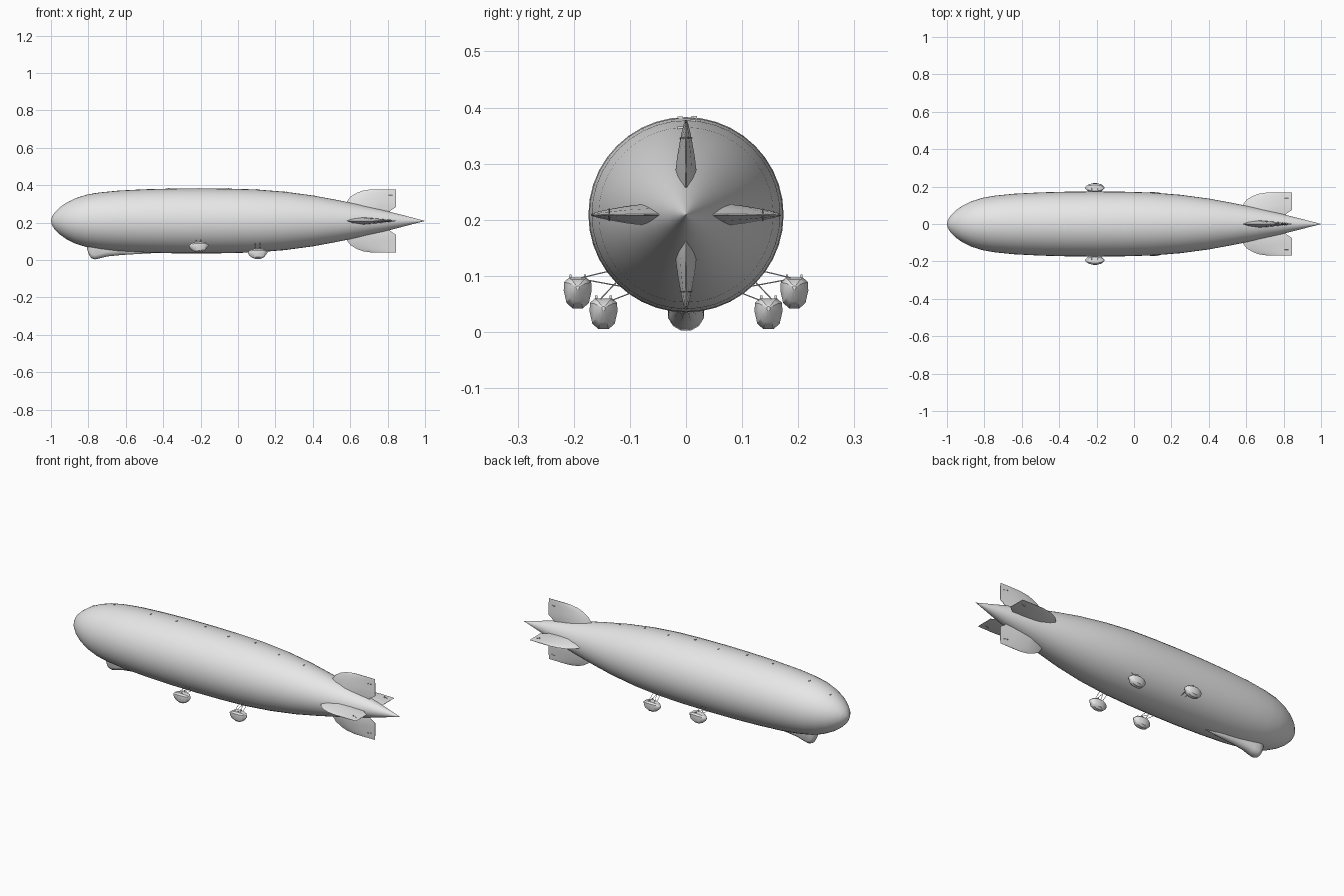
import bpy, bmesh, math
from mathutils import Vector, Matrix

if "Cube" in bpy.data.objects:
    bpy.data.objects.remove(bpy.data.objects["Cube"])

grey = bpy.data.materials.new("light_grey")
grey.diffuse_color = (0.8, 0.8, 0.8, 1)
grey.use_nodes = True
grey.node_tree.nodes["Principled BSDF"].inputs["Base Color"].default_value = grey.diffuse_color
AXIS = 0.209  # height of the hull centreline


def finish(name, bm, angle=35):
    bmesh.ops.remove_doubles(bm, verts=bm.verts, dist=1e-5)
    bmesh.ops.recalc_face_normals(bm, faces=bm.faces)
    me = bpy.data.meshes.new(name)
    bm.to_mesh(me)
    bm.free()
    me.materials.append(grey)
    ob = bpy.data.objects.new(name, me)
    bpy.context.collection.objects.link(ob)
    bpy.ops.object.select_all(action='DESELECT')
    ob.select_set(True)
    bpy.context.view_layer.objects.active = ob
    bpy.ops.object.shade_smooth_by_angle(angle=math.radians(angle))
    return ob


def loft(bm, rings):
    rows = [[bm.verts.new(p) for p in ring] for ring in rings]
    n = len(rows[0])
    for a, b in zip(rows, rows[1:]):
        for i in range(n):
            j = (i + 1) % n
            bm.faces.new((a[i], a[j], b[j], b[i]))
    bm.faces.new(rows[0])
    bm.faces.new(rows[-1])


def rod(bm, a, b, r=0.0012):
    a, b = Vector(a), Vector(b)
    d = b - a
    m = Matrix.Translation((a + b) / 2) @ d.to_track_quat('Z', 'Y').to_matrix().to_4x4()
    bmesh.ops.create_cone(bm, cap_ends=True, segments=5, radius1=r, radius2=r,
                          depth=d.length, matrix=m)


def box(bm, loc, size):
    bmesh.ops.create_cube(bm, size=1, matrix=Matrix.Translation(loc) @ Matrix.Diagonal((*size, 1)))


# hull: turned profile, nose towards -x
PROFILE = [(-1, .0005), (-.995, .022), (-.98, .046), (-.955, .071), (-.92, .096), (-.87, .121),
           (-.81, .140), (-.74, .152), (-.64, .162), (-.5, .169), (-.35, .173), (-.2, .174),
           (-.05, .1725), (.1, .168), (.25, .156), (.4, .136), (.53, .112), (.65, .087),
           (.77, .059), (.87, .034), (.95, .013), (.985, .004), (1, .0005)]
SIDES = 40


def hull_radius(x):
    for (x0, r0), (x1, r1) in zip(PROFILE, PROFILE[1:]):
        if x <= x1:
            return r0 + (r1 - r0) * (x - x0) / (x1 - x0)
    return 0


bm = bmesh.new()
loft(bm, [[(x, r * math.cos(math.tau * i / SIDES), AXIS + r * math.sin(math.tau * i / SIDES))
           for i in range(SIDES)] for x, r in PROFILE])
finish("hull", bm, 40)

# four tail fins: span stations of (radius, leading x, trailing x, half thickness)
SPAN = [(.02, .565, .80, .021), (.055, .567, .815, .021), (.075, .572, .845, .019),
        (.105, .583, .845, .0155), (.13, .602, .845, .011), (.15, .635, .845, .007),
        (.162, .668, .845, .004), (.169, .715, .845, .0015)]
SECTION = [(0, 0), (.12, .6), (.35, 1), (.7, .55), (1, .06)]
for k, name in enumerate(("right_fin", "top_fin", "left_fin", "bottom_fin")):
    bm = bmesh.new()
    outline = SECTION + [(c, -t) for c, t in SECTION[:0:-1]]
    loft(bm, [[(le + (te - le) * c, r, h * t) for c, t in outline] for r, le, te, h in SPAN])
    # control horns by the hinge line
    rod(bm, (.805, .137, -.011), (.805, .137, .011), .0015)
    for s in (-1, 1):
        rod(bm, (.805, .137, s * .011), (.825, .137, s * .002), .001)
    bm.transform(Matrix.Translation((0, 0, AXIS)) @ Matrix.Rotation(k * math.pi / 2, 4, 'X'))
    finish(name, bm, 40)

# control car with a tapering keel: (x, half width, bottom z)
CAR = [(-.806, .012, .055), (-.797, .024, .03), (-.785, .030, .010), (-.765, .032, .003),
       (-.735, .031, .010), (-.70, .028, .019), (-.62, .022, .027), (-.54, .016, .032),
       (-.45, .003, .037)]
bm = bmesh.new()
rings = []
for x, w, z in CAR:
    top = .09 if x < -.7 else .07
    mid = z + .022 if x < -.6 else z + .010
    half = [(w, top), (w, mid), (w * .72, z + (mid - z) * .35), (w * .3, z)]
    rings.append([(x, y, h) for y, h in half] + [(x, -y, h) for y, h in reversed(half)])
loft(bm, rings)
finish("control_car", bm, 40)

# engine cars: faceted cross-section scaled along their length
POD = [(.0155, .026), (.024, .018), (.025, .003), (.020, -.019), (.009, -.029)]
STATIONS = [(-.051, .12, .004), (-.044, .45, .003), (-.03, .8, .001), (-.01, 1, 0),
            (.012, 1, 0), (.03, .82, .002), (.037, .7, .004), (.052, .12, .008)]
for px, py, pz, label in ((-.21, .193, .071, "forward"), (.105, .147, .034, "rear")):
    for s, side in ((-1, "right"), (1, "left")):
        bm = bmesh.new()
        sect = POD + [(-y, z) for y, z in reversed(POD)]
        loft(bm, [[(px + dx, s * py + y * k, pz + z * k + lift) for y, z in sect]
                  for dx, k, lift in STATIONS])
        finish(f"{label}_{side}_engine_car", bm, 30)
        # struts up to the hull, and small roof fittings
        bm = bmesh.new()
        r = hull_radius(px) - .002
        for dx in (-.018, .018):
            for off, ang in ((-.014, -48), (.008, -36)):
                a = math.radians(ang - (8 if label == "rear" else 0))
                rod(bm, (px + dx, s * (py + off), pz + .022),
                    (px + dx * .6, s * r * math.cos(a), AXIS + r * math.sin(a)))
        for off in (-.013, .013):
            box(bm, (px + .008, s * py + off, pz + .028), (.008, .004, .007))
        finish(f"{label}_{side}_struts", bm)

# small vent hoods along the crown
VENTS = [(-.9, .015), (-.77, .015), (-.53, -.01), (-.37, -.01), (-.21, .015),
         (-.05, -.01), (.1, .012), (.26, -.01), (.41, -.006)]
bm = bmesh.new()
for x, y in VENTS:
    z = AXIS + math.sqrt(hull_radius(x) ** 2 - y * y)
    box(bm, (x, y, z), (.006, .010, .005))
finish("crown_vents", bm)
